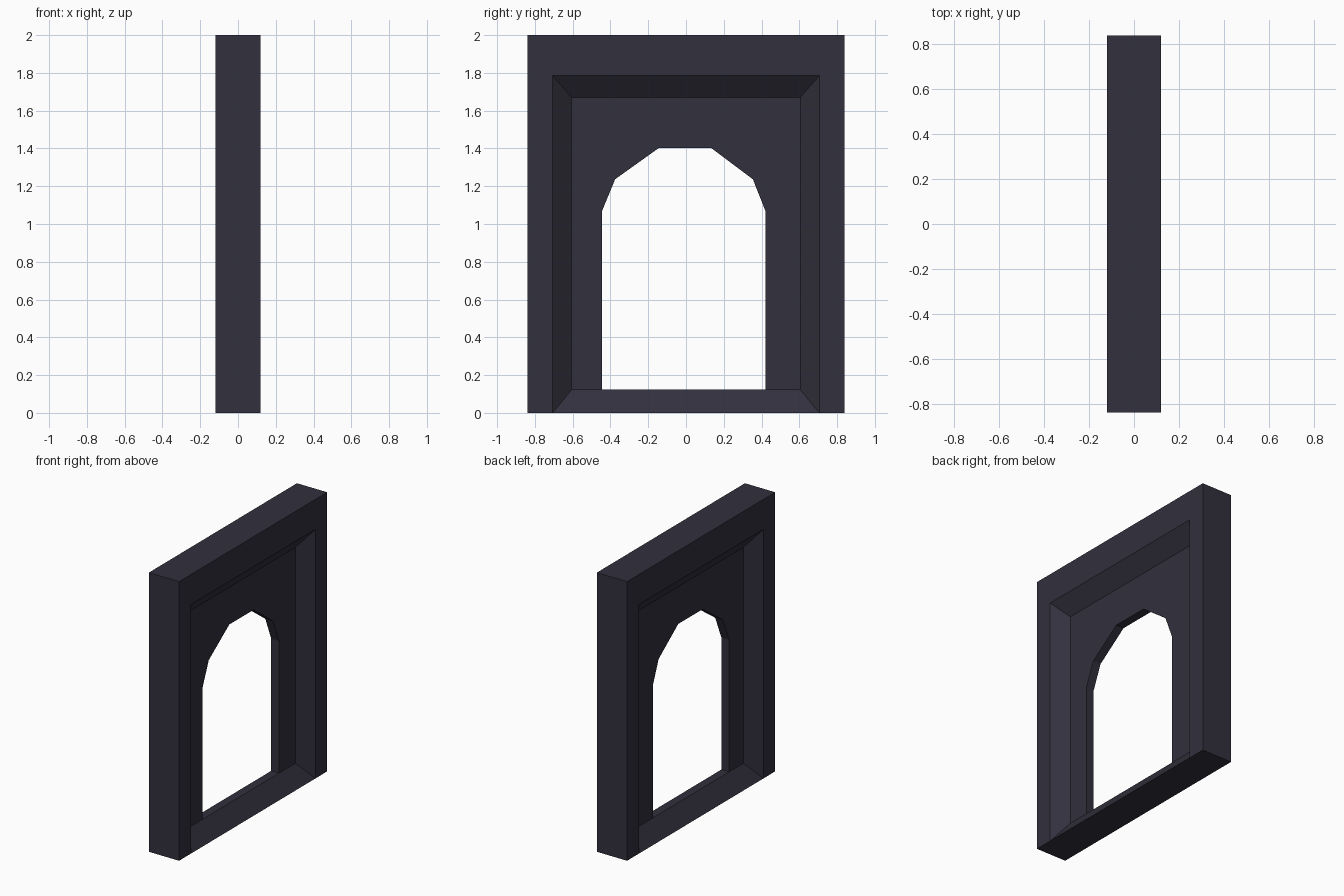
import bpy, bmesh

if "Cube" in bpy.data.objects:
    bpy.data.objects.remove(bpy.data.objects["Cube"])

# One dark slate colour for the whole piece
slate = bpy.data.materials.new("dark slate")
slate.diffuse_color = (0.032, 0.030, 0.047, 1)
slate.use_nodes = True
slate.node_tree.nodes["Principled BSDF"].inputs["Base Color"].default_value = slate.diffuse_color

HALF_T, PANEL_T = 0.12, 0.031           # half thickness of frame and of sunken panel
outer = [(-0.838, 0), (-0.838, 2), (0.838, 2), (0.838, 0)]
recess = [(-0.706, 0), (-0.706, 1.785), (0.706, 1.785), (0.706, 0)]
inner = [(-0.605, 0.123), (-0.605, 1.67), (0.605, 1.67), (0.605, 0.123)]
arch = [(-0.444, 0.123), (-0.444, 1.07), (-0.375, 1.237), (-0.143, 1.403),
        (0.132, 1.403), (0.354, 1.237), (0.42, 1.07), (0.42, 0.123)]

bm = bmesh.new()


def ring(points, x):
    return [bm.verts.new((x, y, z)) for y, z in points]


def bridge(a, b, closed=False):
    for i in range(len(a) if closed else len(a) - 1):
        j = (i + 1) % len(a)
        bm.faces.new((a[i], a[j], b[j], b[i]))


# Both sides: flat surround, splayed recess, sunken panel with arched opening
sides = []
for s in (1, -1):
    o, r = ring(outer, s * HALF_T), ring(recess, s * HALF_T)
    i, a = ring(inner, s * PANEL_T), ring(arch, s * PANEL_T)
    bridge(o, r)                                     # surround
    bridge(r[:2], i[:2])                             # left splay
    bridge(r[1:3], i[1:3])                           # head splay
    bridge(r[2:], i[2:])                             # right splay
    bm.faces.new((r[0], i[0], a[0], a[7], i[3], r[3]))  # sloping sill
    bm.faces.new((i[0], i[1], a[2], a[1], a[0]))     # panel left of arch
    bm.faces.new((i[1], i[2], a[5], a[4], a[3], a[2]))  # panel above arch
    bm.faces.new((i[2], i[3], a[7], a[6], a[5]))     # panel right of arch
    sides.append((o, r, a))

# Outer edges, underside and the inside of the opening
(o1, r1, a1), (o2, r2, a2) = sides
bridge(o1, o2)
bm.faces.new((o1[0], r1[0], r1[3], o1[3], o2[3], r2[3], r2[0], o2[0]))
bridge(a1, a2, closed=True)

bmesh.ops.recalc_face_normals(bm, faces=bm.faces)
mesh = bpy.data.meshes.new("arched_door_frame")
bm.to_mesh(mesh)
bm.free()
mesh.materials.append(slate)
frame = bpy.data.objects.new("arched_door_frame", mesh)
bpy.context.collection.objects.link(frame)
